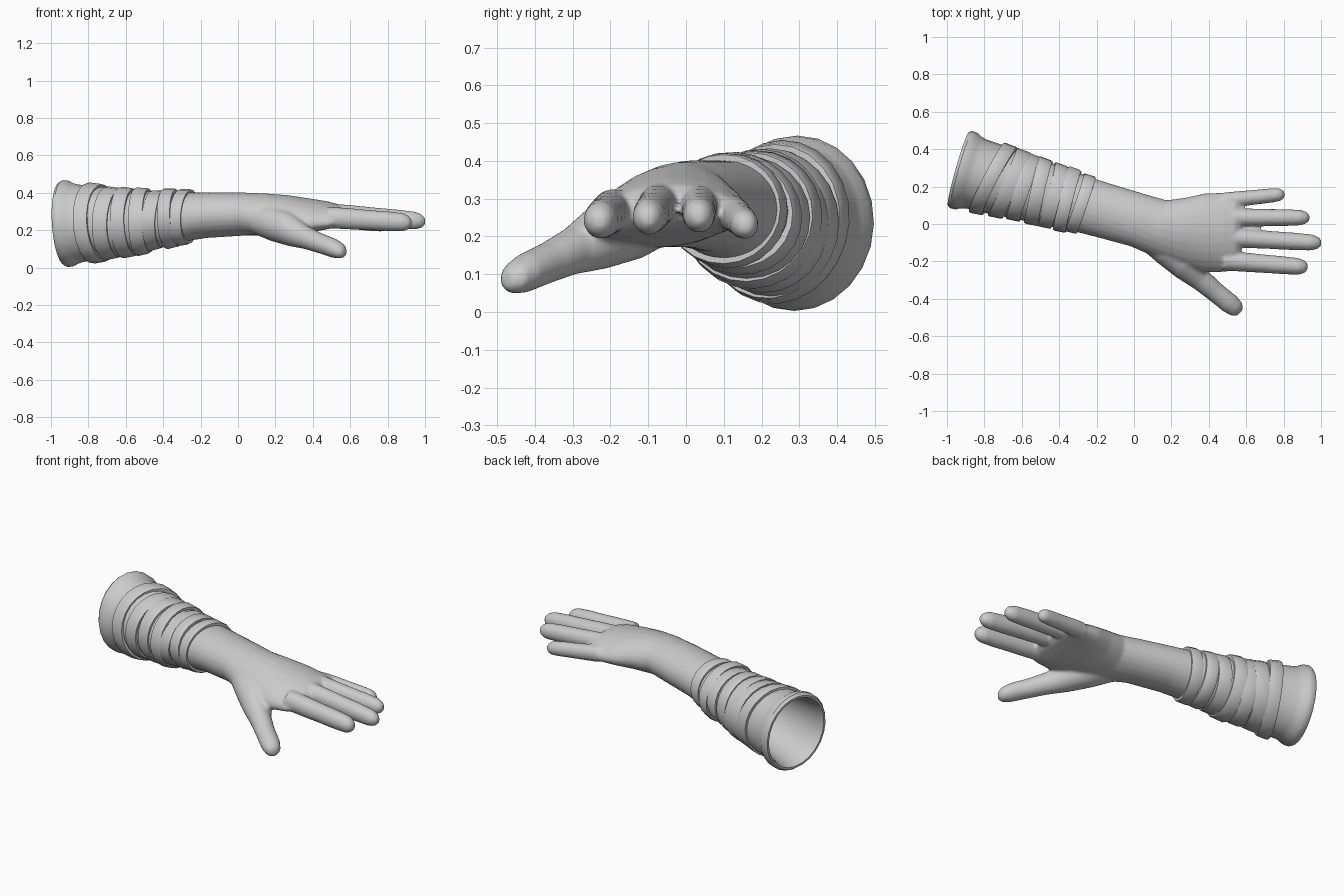
import bpy, bmesh, math
from mathutils import Vector

cube = bpy.data.objects.get("Cube")
if cube:
    bpy.data.objects.remove(cube, do_unlink=True)

grey = bpy.data.materials.new("plain grey")
grey.use_nodes = True
grey.diffuse_color = (0.6, 0.6, 0.6, 1)
grey.node_tree.nodes["Principled BSDF"].inputs["Base Color"].default_value = (0.6, 0.6, 0.6, 1)

SIDES = 24
ANGLES = [2 * math.pi * i / SIDES for i in range(SIDES)]
START = Vector((-0.939, 0.295, 0))
ARM_DIR = Vector((0.96, -0.275, 0)).normalized()
ARM_YAW = math.atan2(ARM_DIR.y, ARM_DIR.x)
# Forearm: distance along arm, centre height, half width, half height
ARM = [(0, 0.233, 0.204, 0.222), (0.1, 0.235, 0.195, 0.211), (0.2, 0.237, 0.187, 0.196),
       (0.4, 0.242, 0.171, 0.166), (0.65, 0.268, 0.152, 0.133), (0.8, 0.280, 0.148, 0.122),
       (1.0, 0.286, 0.145, 0.116)]


def arm_at(s):
    """Centre height, half width and half height at distance s."""
    s = min(max(s, ARM[0][0]), ARM[-1][0])
    for a, b in zip(ARM, ARM[1:]):
        if s <= b[0]:
            t = (s - a[0]) / (b[0] - a[0])
            return [p + (q - p) * t for p, q in zip(a[1:], b[1:])]


def skin_rings(bm, rings, closed):
    """Bridge rings of points; closed joins last to first, otherwise cap."""
    loops = [[bm.verts.new(p) for p in ring] for ring in rings]
    pairs = list(zip(loops, loops[1:]))
    if closed:
        pairs.append((loops[-1], loops[0]))
    else:
        bm.faces.new(loops[0])
        bm.faces.new(loops[-1])
    for a, b in pairs:
        for i in range(len(a)):
            j = (i + 1) % len(a)
            bm.faces.new((a[i], a[j], b[j], b[i]))


def finish(name, bm):
    bmesh.ops.recalc_face_normals(bm, faces=bm.faces)
    mesh = bpy.data.meshes.new(name)
    bm.to_mesh(mesh)
    bm.free()
    mesh.materials.append(grey)
    obj = bpy.data.objects.new(name, mesh)
    bpy.context.collection.objects.link(obj)
    bpy.ops.object.select_all(action="DESELECT")
    obj.select_set(True)
    bpy.context.view_layer.objects.active = obj
    return obj


def arm_wrap(name, profile, yaw=0, pitch=0, wobble=0, phase=0):
    """Sweep a closed (distance, offset) profile around the forearm."""
    side = Vector((-ARM_DIR.y, ARM_DIR.x, 0))
    rings = []
    for s0, off in profile:
        ring = []
        for a in ANGLES:
            s = s0 + yaw * math.cos(a) + pitch * math.sin(a)
            z, w, h = arm_at(s)
            o = off * (1 + wobble * math.sin(2 * a + phase))
            ring.append(START + ARM_DIR * s + side * (w + o) * math.cos(a)
                        + Vector((0, 0, z + (h + o) * math.sin(a))))
        rings.append(ring)
    bm = bmesh.new()
    skin_rings(bm, rings, True)
    finish(name, bm)
    bpy.ops.object.shade_smooth_by_angle(angle=math.radians(40))


def section(centre, w, h, yaw, roll=0, arch=0):
    """Oval cross-section facing yaw, with side-to-side roll and drooping edges."""
    side = Vector((-math.sin(yaw), math.cos(yaw), 0))
    ring = []
    for a in ANGLES:
        u, v = w * math.cos(a), h * math.sin(a)
        lift = v + u * math.sin(roll) - arch * math.cos(a) ** 2
        ring.append(Vector(centre) + side * u + Vector((0, 0, lift)))
    return ring


# Sleeve with rolled cuff and hollow inside
arm_wrap("sleeve", [(0, 0), (0.015, 0.012), (0.045, 0.013), (0.07, 0.002), (0.1, -0.003), (0.2, 0),
                    (0.4, 0), (0.68, 0.002), (0.68, -0.015), (0.4, -0.018), (0.2, -0.02),
                    (0.1, -0.022), (0.03, -0.02), (0, -0.012)], pitch=-0.014)

# Cloth bands: distance, width, yaw, pitch, thickness
BANDS = [(0.195, 0.075, 0.040, -0.015, 0.016), (0.285, 0.080, 0.025, 0.005, 0.011),
         (0.365, 0.075, 0.010, -0.005, 0.013), (0.445, 0.075, -0.010, -0.005, 0.017),
         (0.525, 0.075, 0.000, 0.010, 0.011), (0.605, 0.070, -0.005, -0.005, 0.020),
         (0.678, 0.065, 0.008, 0.005, 0.015)]
for i, (s, width, yaw, pitch, thick) in enumerate(BANDS):
    lo, hi = s - width / 2, s + width / 2
    arm_wrap(f"cloth_band_{i + 1}", [(lo, -0.008), (lo, thick * 0.75), (lo + 0.01, thick),
             (hi - 0.01, thick), (hi, thick * 0.8), (hi, -0.008)], yaw, pitch, 0.3, i * 1.9)

# Wrist and palm as one loft
hand = bmesh.new()
rings = []
for s in (0.62, 0.72, 0.8, 0.9, 1.0):
    z, w, h = arm_at(s)
    c = START + ARM_DIR * s
    rings.append(section((c.x, c.y, z), w, h, ARM_YAW))
PALM = [(0.15, -0.028, 0.284, 0.157, 0.112, -9, 5, 0.01), (0.26, -0.045, 0.280, 0.186, 0.107, -4, 6, 0.02),
        (0.38, -0.047, 0.280, 0.212, 0.090, -1, 4, 0.03), (0.48, -0.045, 0.281, 0.213, 0.073, 0, 2, 0.035),
        (0.54, -0.042, 0.280, 0.206, 0.058, 0, 1, 0.03), (0.57, -0.040, 0.278, 0.185, 0.035, 0, 0, 0.03)]
for x, y, z, w, h, yaw, roll, arch in PALM:
    rings.append(section((x, y, z), w, h, math.radians(yaw), math.radians(roll), arch))
skin_rings(hand, rings, False)

# Fingers: base, tip, radius, running from little finger to index
FINGERS = [((0.48, 0.125, 0.262), (0.805, 0.160, 0.228), 0.039),
           ((0.48, 0.035, 0.285), (0.938, 0.034, 0.252), 0.045),
           ((0.48, -0.070, 0.288), (1.001, -0.102, 0.247), 0.047),
           ((0.48, -0.195, 0.268), (0.928, -0.231, 0.240), 0.048)]
# Position along a finger and relative thickness
SHAPE = [(0, 1.1), (0.25, 1.08), (0.5, 1.02), (0.72, 1), (0.9, 0.92), (0.965, 0.7), (1, 0.35)]
for base, tip, radius in FINGERS:
    base, tip = Vector(base), Vector(tip)
    d = tip - base
    yaw = math.atan2(d.y, d.x)
    skin_rings(hand, [section(base + d * t, radius * k, radius * k * 1.1, yaw)
                      for t, k in SHAPE], False)

# Thumb with its fleshy base
THUMB = [(0.08, -0.055, 0.265, 0.085, 0.080), (0.19, -0.135, 0.237, 0.097, 0.097),
         (0.28, -0.220, 0.204, 0.085, 0.090), (0.36, -0.300, 0.163, 0.060, 0.064),
         (0.44, -0.368, 0.130, 0.054, 0.055), (0.515, -0.428, 0.103, 0.054, 0.052),
         (0.550, -0.457, 0.090, 0.045, 0.042), (0.568, -0.474, 0.083, 0.022, 0.022)]
skin_rings(hand, [section((x, y, z), w, h, math.radians(-41)) for x, y, z, w, h in THUMB], False)

# Fuse palm, fingers and thumb into one soft skin
finish("hand", hand)
obj = bpy.context.object
remesh = obj.modifiers.new("fuse", "REMESH")
remesh.mode = "VOXEL"
remesh.voxel_size = 0.009
remesh.use_smooth_shade = True
soften = obj.modifiers.new("soften", "SMOOTH")
soften.factor = 0.5
soften.iterations = 6
for name in ("fuse", "soften"):
    bpy.ops.object.modifier_apply(modifier=name)
bpy.ops.object.shade_smooth()
